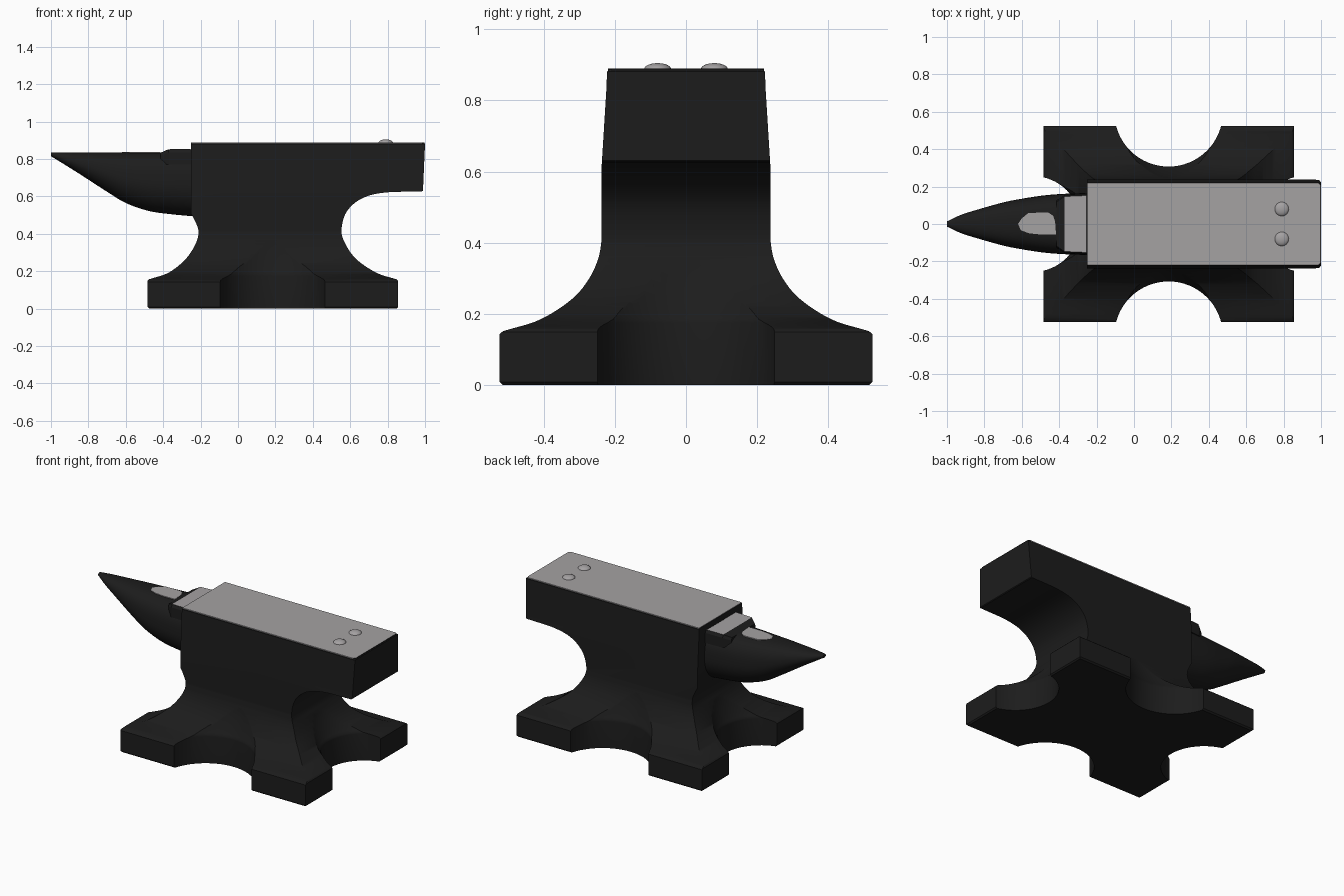
import bpy, bmesh, math
from mathutils import Vector

if "Cube" in bpy.data.objects:
    bpy.data.objects.remove(bpy.data.objects["Cube"])


def material(name, rgb):
    m = bpy.data.materials.new(name)
    m.diffuse_color = (*rgb, 1)
    m.use_nodes = True
    m.node_tree.nodes["Principled BSDF"].inputs["Base Color"].default_value = m.diffuse_color
    return m


IRON = material("dark iron", (0.0118, 0.0118, 0.0118))
STEEL = material("worn steel", (0.375, 0.36, 0.365))


def make_object(name, bm, *mats):
    bmesh.ops.recalc_face_normals(bm, faces=bm.faces)
    me = bpy.data.meshes.new(name)
    bm.to_mesh(me)
    bm.free()
    for m in mats:
        me.materials.append(m)
    ob = bpy.data.objects.new(name, me)
    bpy.context.collection.objects.link(ob)
    return ob


def spline(pts, steps=6):
    """Smooth curve through 2D points."""
    p = [Vector(q) for q in pts]
    p = [2 * p[0] - p[1]] + p + [2 * p[-1] - p[-2]]
    out = []
    for a, b, c, d in zip(p, p[1:], p[2:], p[3:]):
        for i in range(steps):
            t = i / steps
            out.append(0.5 * (2 * b + (c - a) * t + (2 * a - 5 * b + 4 * c - d) * t * t
                              + (3 * b - a - 3 * c + d) * t ** 3))
    return out + [p[-2]]


def loft(name, sections, *mats):
    """Skin a stack of closed 3D sections and cap both ends."""
    bm = bmesh.new()
    rings = [[bm.verts.new(p) for p in s] for s in sections]
    n = len(rings[0])
    for a, b in zip(rings, rings[1:]):
        for i in range(n):
            bm.faces.new((a[i], b[i], b[(i + 1) % n], a[(i + 1) % n]))
    bm.faces.new(rings[0])
    bm.faces.new(rings[-1])
    return make_object(name, bm, *mats)


def prism(name, outline, to3d, lo, hi, *mats):
    """Extrude a 2D outline between two depths."""
    return loft(name, [[to3d(p[0], p[1], d) for p in outline] for d in (lo, hi)], *mats)


def smooth(ob, angle=35):
    bpy.ops.object.select_all(action='DESELECT')
    ob.select_set(True)
    bpy.context.view_layer.objects.active = ob
    bpy.ops.object.shade_smooth_by_angle(angle=math.radians(angle))


def apply_and_remove(ob, helpers=()):
    """Bake modifiers into the mesh and remove the cutters."""
    dg = bpy.context.evaluated_depsgraph_get()
    me = bpy.data.meshes.new_from_object(ob.evaluated_get(dg))
    ob.modifiers.clear()
    ob.data = me
    for h in helpers:
        bpy.data.objects.remove(h)


# Body: long profile, with a heel overhang and flared feet
right = spline([(0.847, 0.157), (0.74, 0.192), (0.63, 0.267), (0.567, 0.36), (0.554, 0.43),
                (0.582, 0.52), (0.66, 0.588), (0.78, 0.62), (0.984, 0.627)])
left = spline([(-0.24, 0.49), (-0.212, 0.42), (-0.225, 0.35), (-0.28, 0.265),
               (-0.37, 0.193), (-0.475, 0.157)])
outline = ([(-0.483, 0.008), (-0.475, 0), (0.847, 0), (0.855, 0.008), (0.855, 0.149)] + right
           + [(0.989, 0.631), (1.0, 0.881), (0.994, 0.887), (-0.25, 0.887), (-0.25, 0.505)]
           + left + [(-0.483, 0.149)])
body = prism("anvil_body", outline, lambda x, z, d: (x, d, z), -0.7, 0.7, IRON)

# Cross profile: tapered top, flared feet
flare = spline([(0.515, 0.151), (0.41, 0.184), (0.32, 0.242), (0.272, 0.3), (0.246, 0.358), (0.237, 0.41)])
half = ([(0.505, -0.01), (0.524, 0.009), (0.524, 0.143)] + flare
        + [(0.237, 0.62), (0.224, 0.83), (0.222, 0.881), (0.214, 0.889)])
cross = half + [(-p[0], p[1]) for p in reversed(half)]
cutters = [prism("cross_profile", cross, lambda y, z, d: (d, y, z), -1.2, 1.2, IRON)]


# Round bites between the feet, widening upward to blend into the waist
def bite(x, y, r, grow):
    levels = [(-0.2, 0), (0.175, 0)] + [tuple(p) for p in spline(
        [(0.185, 0.02), (0.21, 0.2), (0.255, 0.47), (0.31, 0.74), (0.36, 0.9), (0.42, 0.97)], 2)]
    sections = []
    for z, f in levels:
        q = r + grow * f
        sections.append([(x + q * math.cos(k * math.tau / 64), y + q * math.sin(k * math.tau / 64), z)
                         for k in range(64)])
    cutters.append(loft("foot_bite", sections, IRON))


for s in (-1, 1):
    bite(0.185, s * 0.597, 0.29, 0.069)
bite(-0.541, 0, 0.256, 0.07)
bite(0.913, 0, 0.256, 0.1)

for i, c in enumerate(cutters):
    c.hide_render = True
    mod = body.modifiers.new("cut", 'BOOLEAN')
    mod.object = c
    mod.operation = 'INTERSECT' if i == 0 else 'DIFFERENCE'
    mod.solver = 'EXACT'
apply_and_remove(body, cutters)
smooth(body)

# Steel face plate on top
plate = prism("top_plate", [(-0.248, -0.22), (0.985, -0.22), (0.996, -0.209), (0.996, 0.209),
                            (0.985, 0.22), (-0.248, 0.22)],
              lambda x, y, d: (x, y, d), 0.884, 0.8895, STEEL, IRON)
for f in plate.data.polygons:
    if f.normal.x > 0.5:
        f.material_index = 1

# Horn: lofted rings, round at the tip and squarer on top near the body
low = spline([(-1.0, 0.815), (-0.93, 0.772), (-0.85, 0.722), (-0.7, 0.625),
              (-0.6, 0.565), (-0.48, 0.523), (-0.36, 0.505), (-0.23, 0.493)], 5)
wide = spline([(-1.0, 0.014), (-0.93, 0.047), (-0.85, 0.073), (-0.7, 0.115),
               (-0.6, 0.135), (-0.48, 0.153), (-0.36, 0.162), (-0.23, 0.166)], 5)
sections = []
for l, w in zip(low, wide):
    top = 0.836
    zc, h = (top + l.y) / 2, (top - l.y) / 2
    upper = 2 / (2.2 + 0.9 * (l.x + 1) / 0.77)
    ring = []
    for k in range(48):
        c, s = math.cos(math.tau * k / 48), math.sin(math.tau * k / 48)
        e = upper if s > 0 else 1
        ring.append((l.x, w.y * math.copysign(abs(c) ** e, c), zc + h * math.copysign(abs(s) ** e, s)))
    sections.append(ring)
smooth(loft("horn", sections, IRON))

# Worn spot on the horn
spot = [(-0.62, 0.0), (-0.6, 0.03), (-0.565, 0.059), (-0.46, 0.062), (-0.433, 0.045),
        (-0.422, 0.015), (-0.417, -0.055), (-0.5, -0.056), (-0.56, -0.05), (-0.605, -0.034)]
prism("worn_spot", spot, lambda x, y, d: (x, y, d), 0.829, 0.8368, STEEL)

# Step between the horn and the face, with a ramp onto the horn
def step_section(x, top, w):
    return [(x, -w, 0.77), (x, -w, top - 0.018), (x, -w + 0.008, top),
            (x, w - 0.008, top), (x, w, top - 0.018), (x, w, 0.77)]


step = loft("horn_step", [step_section(-0.415, 0.833, 0.125), step_section(-0.372, 0.852, 0.155),
                          step_section(-0.255, 0.854, 0.16), step_section(-0.24, 0.84, 0.16)], IRON, STEEL)
for f in step.data.polygons:
    if f.normal.z > 0.97:
        f.material_index = 1

# Two domed rivets near the heel
for s in (-1, 1):
    bm = bmesh.new()
    bmesh.ops.create_uvsphere(bm, u_segments=24, v_segments=12, radius=1)
    for v in bm.verts:
        v.co = Vector((0.79 + v.co.x * 0.038, s * 0.08 + v.co.y * 0.038, 0.888 + v.co.z * 0.017))
    smooth(make_object("rivet", bm, STEEL), 60)
